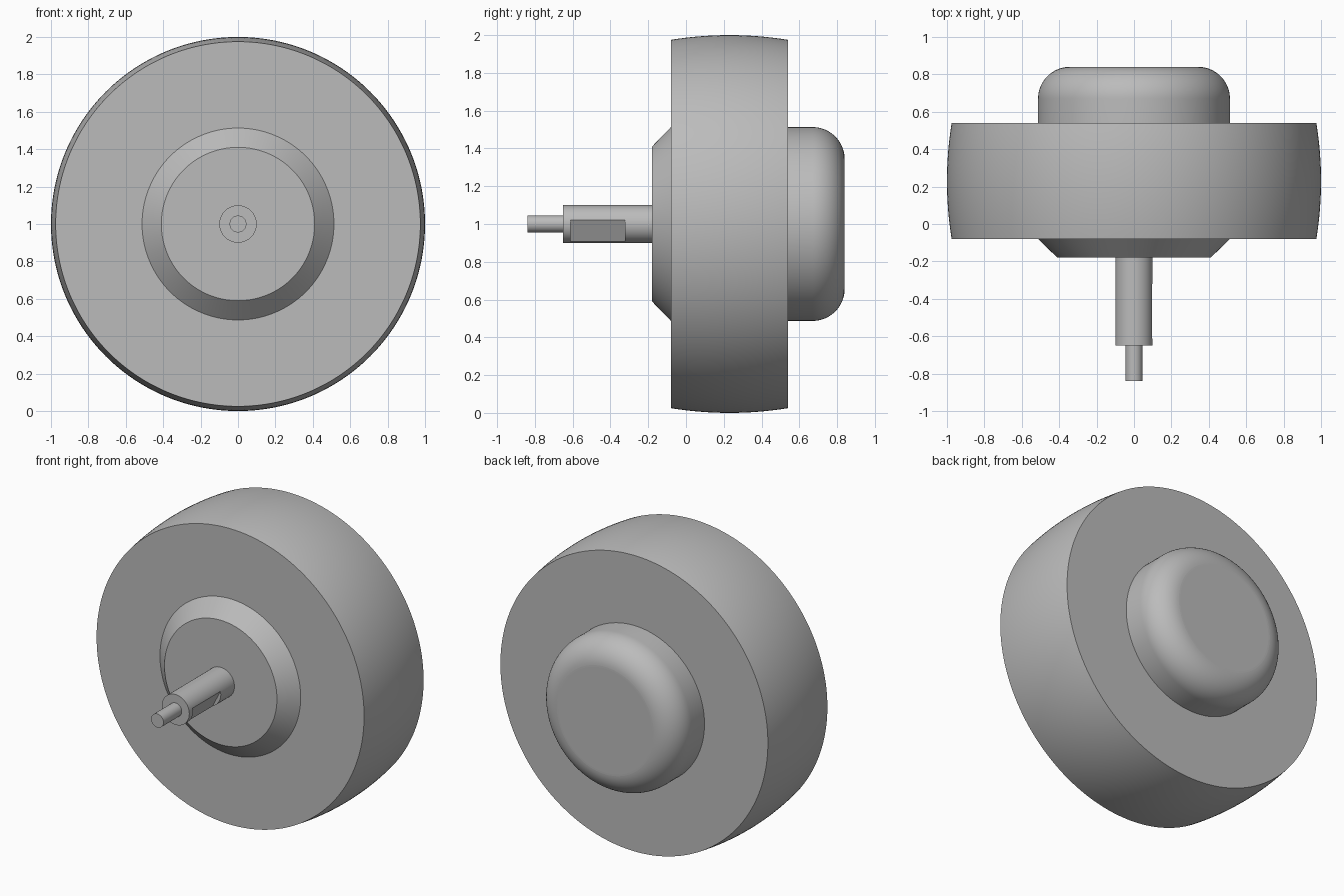
import bpy, bmesh, math
from mathutils import Matrix, Vector

cube = bpy.data.objects.get("Cube")
if cube:
    bpy.data.objects.remove(cube, do_unlink=True)

grey = bpy.data.materials.new("plain grey")
grey.use_nodes = True
colour = (0.5, 0.5, 0.5, 1)
grey.diffuse_color = colour
grey.node_tree.nodes["Principled BSDF"].inputs["Base Color"].default_value = colour

AXLE_Z = 1.0


def shade(obj):
    """Smooth the curved sides and keep the flat end caps flat."""
    bpy.ops.object.select_all(action="DESELECT")
    obj.select_set(True)
    bpy.context.view_layer.objects.active = obj
    bpy.ops.object.shade_smooth_by_angle(angle=math.radians(25))
    for p in obj.data.polygons:
        if abs(p.normal.y) > 0.999:
            p.use_smooth = False


def lathe(name, profile, sides=128):
    """Turn (radius, y) points, given front to back, around the axle."""
    bm = bmesh.new()
    rings = []
    for r, y in profile:
        angles = [math.tau * i / sides for i in range(sides)]
        rings.append([bm.verts.new((r * math.cos(a), y, AXLE_Z + r * math.sin(a)))
                      for a in angles])
    for a, b in zip(rings, rings[1:]):
        for i in range(sides):
            j = (i + 1) % sides
            bm.faces.new((a[i], a[j], b[j], b[i]))
    bm.faces.new(rings[0])
    bm.faces.new(rings[-1])
    bmesh.ops.recalc_face_normals(bm, faces=bm.faces)
    mesh = bpy.data.meshes.new(name)
    bm.to_mesh(mesh)
    bm.free()
    mesh.materials.append(grey)
    obj = bpy.data.objects.new(name, mesh)
    bpy.context.collection.objects.link(obj)
    shade(obj)
    return obj


# Wheel with a gently crowned rim
front, back, crown = -0.08, 0.54, 0.025
rim = []
for i in range(17):
    t = i / 8 - 1
    rim.append((1 - crown * t * t, (front + back) / 2 + t * (back - front) / 2))
lathe("wheel", rim, 192)

# Chamfered front hub
lathe("front_hub", [(0.41, -0.18), (0.513, front), (0.513, 0)])

# Rounded rear cap
fillet, cap_r, cap_end = 0.17, 0.513, 0.84
cap = [(cap_r, 0.5)]
for i in range(25):
    a = math.pi / 2 * i / 24
    cap.append((cap_r - fillet + fillet * math.cos(a),
                cap_end - fillet + fillet * math.sin(a)))
lathe("rear_cap", cap)

# Axle shaft and its thinner tip
shaft = lathe("axle_shaft", [(0.1, -0.65), (0.1, -0.15)], 64)
lathe("axle_tip", [(0.045, -0.84), (0.045, -0.62)], 48)

# Flat milled into one side of the shaft
tilt = math.radians(27)
bm = bmesh.new()
bmesh.ops.create_cube(bm, size=1)
bmesh.ops.scale(bm, vec=(0.1, 0.29, 0.3), verts=bm.verts)
bmesh.ops.translate(bm, vec=(0.127, -0.467, 0), verts=bm.verts)
bmesh.ops.rotate(bm, cent=Vector(), matrix=Matrix.Rotation(tilt, 3, "Y"), verts=bm.verts)
bmesh.ops.translate(bm, vec=(0, 0, AXLE_Z), verts=bm.verts)
mesh = bpy.data.meshes.new("flat_cutter")
bm.to_mesh(mesh)
bm.free()
mesh.materials.append(grey)
cutter = bpy.data.objects.new("flat_cutter", mesh)
bpy.context.collection.objects.link(cutter)
cutter.hide_render = True

cut = shaft.modifiers.new("milled_flat", "BOOLEAN")
cut.operation = "DIFFERENCE"
cut.solver = "EXACT"
cut.object = cutter
bpy.context.view_layer.objects.active = shaft
bpy.ops.object.modifier_apply(modifier=cut.name)
bpy.data.objects.remove(cutter, do_unlink=True)
shade(shaft)
